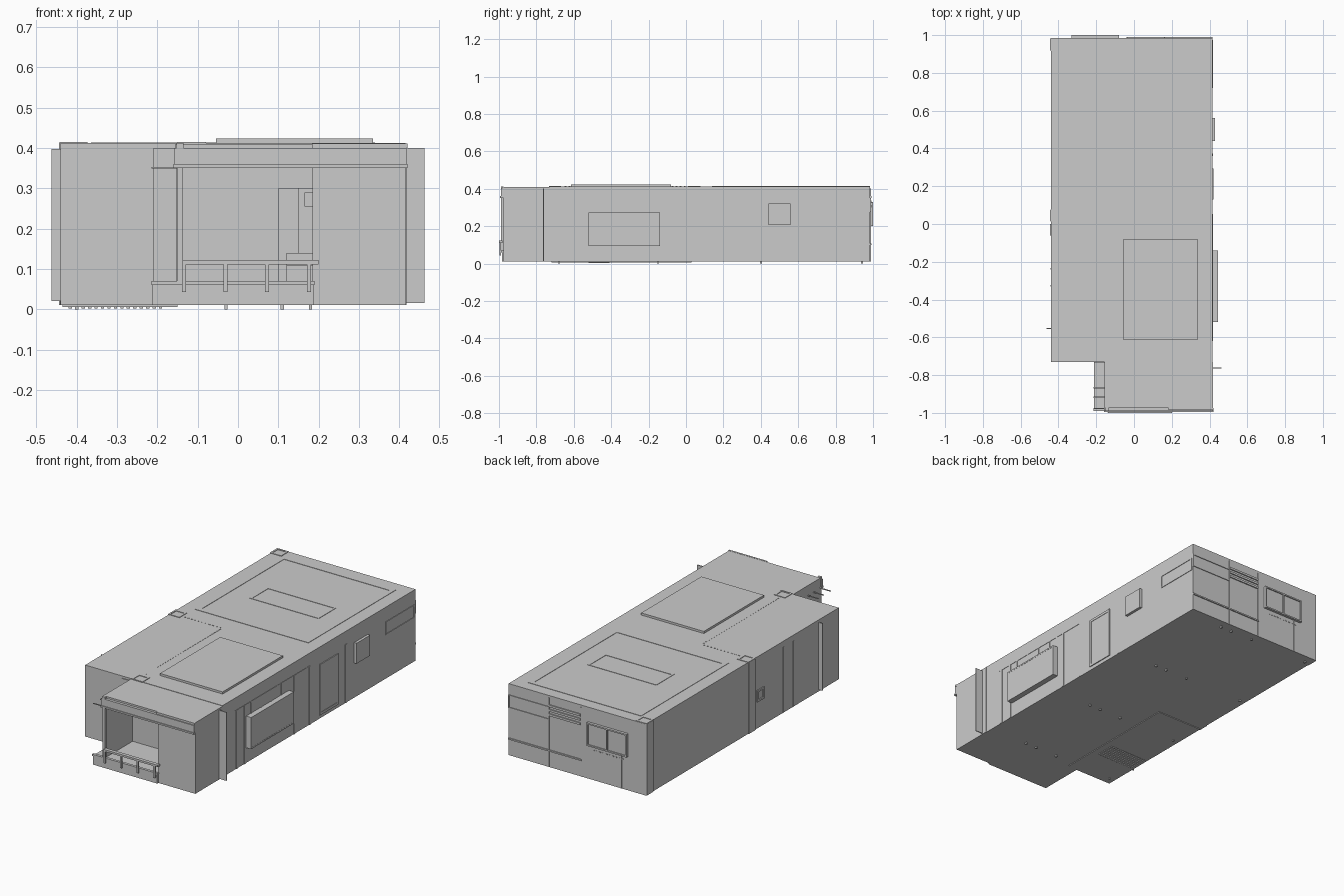
import bpy, bmesh
from mathutils import Matrix, Vector


def box(name, *bounds):
    """One object made of one or more boxes, each (x0, x1, y0, y1, z0, z1)."""
    bm = bmesh.new()
    for x0, x1, y0, y1, z0, z1 in bounds:
        m = (Matrix.Translation(Vector((x0 + x1, y0 + y1, z0 + z1)) / 2)
             @ Matrix.Diagonal((x1 - x0, y1 - y0, z1 - z0, 1)))
        bmesh.ops.create_cube(bm, size=1, matrix=m)
    me = bpy.data.meshes.new(name)
    bm.to_mesh(me)
    bm.free()
    ob = bpy.data.objects.new(name, me)
    bpy.context.collection.objects.link(ob)
    return ob


def frame(name, axis, a0, a1, b0, b1, c0, c1, w):
    """Rectangular frame of bar width w; c is the depth range along the axis."""
    bars = [(a0, a1, b0, b0 + w), (a0, a1, b1 - w, b1),
            (a0, a0 + w, b0 + w, b1 - w), (a1 - w, a1, b0 + w, b1 - w)]
    order = {'x': lambda a, A, b, B: (c0, c1, a, A, b, B),
             'y': lambda a, A, b, B: (a, A, c0, c1, b, B),
             'z': lambda a, A, b, B: (a, A, b, B, c0, c1)}[axis]
    return box(name, *[order(*r) for r in bars])


L, R, F, B = -0.44, 0.415, -0.73, 0.985     # main body extents
Z0, Z1, T = 0.01, 0.412, 0.012              # floor, roof, wall thickness

# Hollow main shell
box("floor", (L, R, F, B, Z0, Z0 + 0.05))
box("roof", (L, R, F, B, Z1 - 0.02, Z1))
zl, zh = Z0 + 0.05, Z1 - 0.02
box("left_wall", (L, L + T, F, B, zl, zh))
box("right_wall", (R - T, R, F, B, zl, zh))
box("back_wall", (L + T, R - T, B - T, B, zl, zh))
box("front_wall", (L + T, 0.10, F, F + T, zl, zh),
    (0.185, R - T, F, F + T, zl, zh), (0.10, 0.185, F, F + T, 0.30, zh))

# Interior seen through the doorway
box("bench", (0.12, 0.40, -0.45, -0.30, zl, 0.11))
box("bench_back", (0.12, 0.40, -0.30, -0.27, zl, 0.14))
box("inner_partition", (0.15, 0.40, -0.25, -0.235, zl, zh))
box("wall_cupboard", (0.165, 0.40, -0.50, -0.38, 0.255, 0.29))

# Entrance porch
box("porch_deck", (-0.212, 0.187, -0.985, F, Z0, 0.062), (0.187, 0.417, -0.975, F, Z0, 0.062))
box("deck_edge", (-0.215, 0.19, -0.99, -0.975, 0.060, 0.070))
box("porch_side_room", (0.185, 0.417, -0.975, F, 0.062, 0.41))
box("porch_left_wall", (-0.152, -0.145, -0.975, F, 0.062, 0.36))
box("porch_roof", (-0.155, 0.185, -0.975, F, 0.395, 0.41))
box("porch_fascia", (-0.158, 0.418, -0.99, -0.975, 0.36, 0.40),
    (-0.155, -0.148, -0.975, F, 0.36, 0.395))
box("porch_cap", (-0.152, -0.135, -0.99, -0.975, 0.40, 0.412),
    (0.183, 0.42, -0.985, -0.975, 0.40, 0.411))
box("fascia_trim", (-0.16, 0.42, -0.995, -0.975, 0.351, 0.36))
box("corner_post", (-0.151, -0.136, -0.99, -0.975, 0.07, 0.351))
box("side_awning_arms", *[(-0.215, -0.15, y, y + 0.006, 0.349, 0.353)
                          for y in (-0.98, -0.92, -0.87)])
box("railing", (-0.138, 0.20, -1.0, -0.98, 0.111, 0.122),
    *[(x - 0.005, x + 0.005, -0.998, -0.988, 0.043, 0.111)
      for x in (-0.134, -0.031, 0.072, 0.176)])

# Thin fins beside the body and beside the porch
box("right_fin", (R, 0.463, -0.765, -0.76, 0.015, 0.40))
box("left_fin", (-0.463, L, -0.555, -0.55, 0.02, 0.398))
box("front_leaf", (-0.21, -0.15, F - 0.004, F, 0.062, 0.40))
box("fin_anchor", (0.40, R + 0.003, -0.77, F, Z0, 0.40))

# Roof features
box("roof_unit", (-0.055, 0.335, -0.615, -0.08, Z1, 0.424))
frame("roof_frame", 'z', -0.365, 0.34, 0.14, 0.92, Z1 - 0.003, Z1 + 0.002, 0.025)
frame("skylight_frame", 'z', -0.215, 0.215, 0.41, 0.57, Z1 - 0.003, Z1 + 0.002, 0.012)
for i, (x, y) in enumerate(((-0.408, 0.95), (-0.408, 0.045), (-0.115, -0.70))):
    frame("roof_bracket_%d" % i, 'z', x - 0.035, x + 0.035, y - 0.033, y + 0.033,
          Z1 - 0.005, Z1 + 0.003, 0.01)
box("roof_seam_studs",
    *[(-0.125, -0.121, -0.65 + i * 0.022, -0.64 + i * 0.022, Z1, Z1 + 0.0015) for i in range(31)],
    *[(-0.36 + i * 0.022, -0.35 + i * 0.022, 0.032, 0.036, Z1, Z1 + 0.0015) for i in range(11)])

# Left wall columns, service box and door seams
box("left_columns", *[(L - 0.004, L, y, y + 0.06, Z0, Z1) for y in (0.015, 0.922)])
frame("service_box", 'x', -0.06, 0.0, 0.16, 0.225, L - 0.006, L, 0.01)
box("left_seams", *[(L - 0.002, L, y, y + 0.006, Z0, 0.38) for y in (-0.33, -0.24)])

# Right wall window bay, hatch, door and strips
box("window_bay", (R, 0.445, -0.52, -0.14, 0.095, 0.273))
frame("window_bay_rim", 'x', -0.52, -0.14, 0.095, 0.273, 0.444, 0.446, 0.008)
box("side_hatch", (R, 0.43, 0.44, 0.56, 0.205, 0.32))
frame("side_door_frame", 'x', 0.13, 0.295, 0.03, 0.315, R, R + 0.005, 0.014)
box("side_door_leaf", (R, R + 0.003, 0.144, 0.281, 0.044, 0.301))
frame("side_window", 'x', 0.72, 0.975, 0.255, 0.33, R, R + 0.003, 0.006)
box("upper_band", (R, R + 0.002, -0.62, 0.05, 0.335, 0.341),
    *[(R, R + 0.002, y, y + 0.006, 0.273, 0.335) for y in (-0.48, -0.39, -0.30, -0.21, -0.15)])
box("right_pilasters", *[(R, R + 0.003, y, y + 0.012, Z0, 0.34) for y in (-0.61, -0.54, -0.10, 0.04, 0.36)])

# Back wall window, vent, ledge and panels
box("back_window", (-0.33, -0.08, B, 0.994, 0.20, 0.33))
frame("back_window_frame", 'y', -0.33, -0.08, 0.20, 0.33, 0.992, 1.0, 0.008)
box("back_window_mullion", (-0.209, -0.201, 0.992, 1.0, 0.208, 0.322))
box("back_vent_slats", *[(-0.035, 0.16, B, B + 0.006, z, z + 0.012) for z in (0.30, 0.325, 0.35)])
frame("back_upper_panel", 'y', 0.16, R, 0.275, 0.35, B, B + 0.004, 0.006)
box("back_ledge", (-0.04, R, B, B + 0.006, 0.10, 0.108))
box("back_seams", *[(x, x + 0.005, B, B + 0.003, Z0, z)
                    for x, z in ((0.16, 0.40), (-0.04, 0.40), (-0.29, 0.20))])
box("back_studs", *[(-0.30 + i * 0.02, -0.29 + i * 0.02, B, B + 0.002, 0.175, 0.18) for i in range(10)])

# Underside slab, grille and feet
box("under_slab", (L + 0.005, -0.15, F + 0.01, 0.03, 0.006, Z0))
box("under_grille", *[(-0.42 + i * 0.016, -0.412 + i * 0.016, -0.52, -0.41, 0.002, 0.006)
                      for i in range(15)])
box("feet", *[(x - 0.004, x + 0.004, y - 0.005, y + 0.005, 0, Z0)
              for x in (-0.40, -0.03, 0.11, 0.18)
              for y in (-0.68, -0.15, 0.40, 0.94)])
